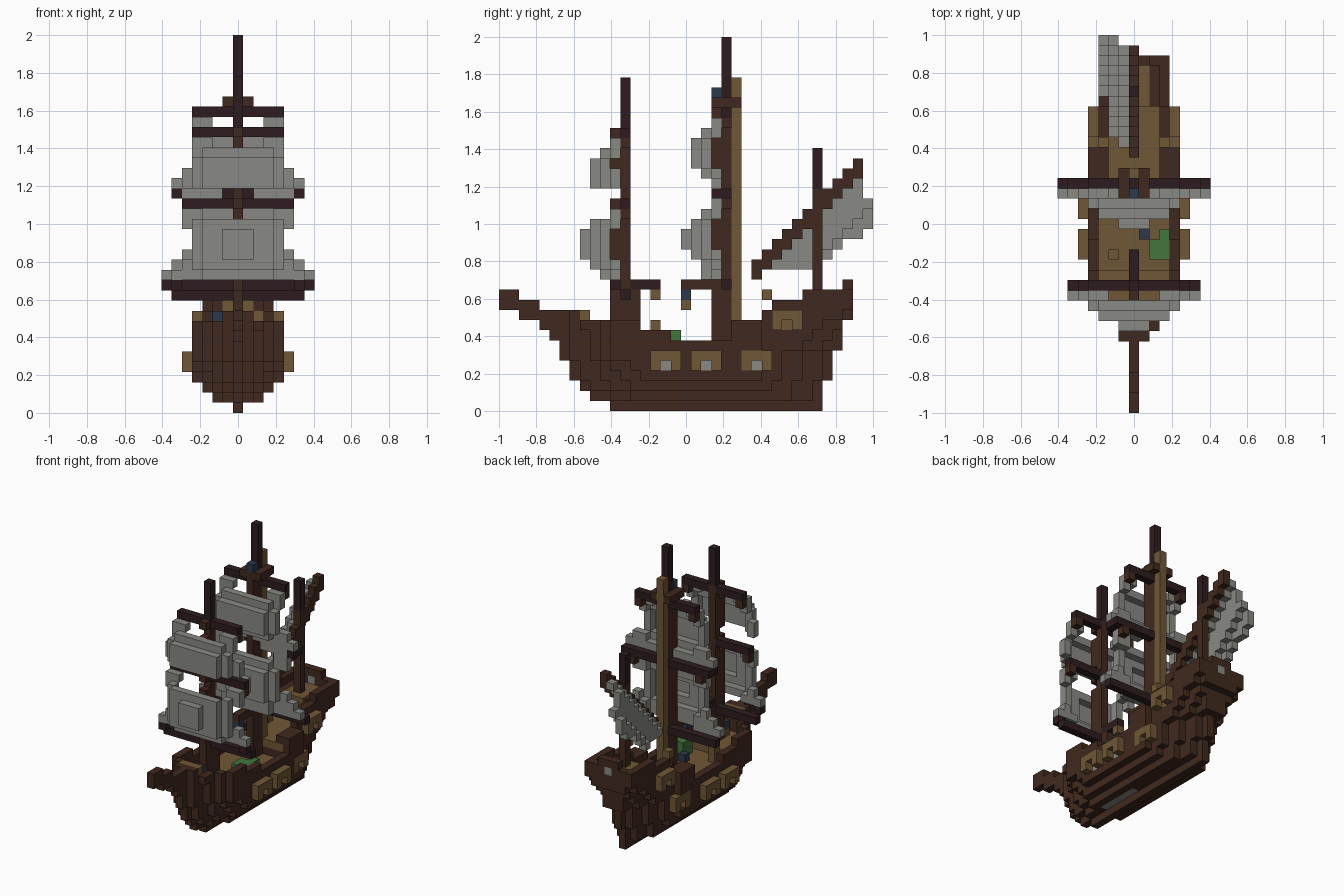
import bpy, bmesh
from mathutils import Vector

if "Cube" in bpy.data.objects:
    bpy.data.objects.remove(bpy.data.objects["Cube"])

U = 2 / 37                      # edge of one block
COLOURS = {
    "brown wood": (.051, .022, .013), "dark wood": (.027, .012, .013),
    "tan wood": (.162, .095, .035), "grey canvas": (.25, .252, .227),
    "green cloth": (.051, .181, .048), "blue cloth": (.025, .042, .069)}
BROWN, DARK, TAN, GREY, GREEN, BLUE = range(6)
materials = []
for name, rgb in COLOURS.items():
    m = bpy.data.materials.new(name)
    m.use_nodes = True
    m.diffuse_color = (*rgb, 1)
    m.node_tree.nodes["Principled BSDF"].inputs["Base Color"].default_value = (*rgb, 1)
    materials.append(m)

cells = {}                      # (i, j, k) -> (part, colour)


def span(v):
    return range(v[0], v[1] + 1) if isinstance(v, tuple) else (v,)


def box(part, colour, x, y, z):
    for i in span(x):
        for j in span(y):
            for k in span(z):
                cells[i, j, k] = (part, colour)


def both(part, colour, x, y, z):
    box(part, colour, x, y, z)
    box(part, colour, (-x[1], -x[0]) if isinstance(x, tuple) else -x, y, z)


# Hull: rows from keel to rail, tapering to bow and stern
START = [11, 9, 8, 7, 7, 6, 6, 5, 4, 4, 4, 4, 4]
END = [31, 31, 31, 32, 32, 32, 33, 33, 33, 34, 34, 34, 34]
# last column of each stretch, rail height, deck height
PROFILE = [(8, 10, 10), (13, 9, 7), (16, 8, 6), (22, 7, 6), (25, 9, 8),
           (26, 10, 8), (29, 11, 8), (33, 12, 11), (34, 13, 11)]


def half_width(j, k):
    if not START[k] <= j <= END[k]:
        return -1
    cap = min((0, 2, 3, 4)[min(k, 3)], 3 if j >= 26 else 4)
    bow = max(0, j - max(START[k], 6)) * min(.7, .4 + .06 * k)
    stern = (END[k] - j + max(0, k - 5)) * .6
    return min(cap, round(bow), round(stern))


for j in range(4, 35):
    rail, deck = next((r, d) for last, r, d in PROFILE if j <= last)
    for k in range(rail):
        w = half_width(j, k)
        for i in range(-w, w + 1):
            inside = abs(i) < w and abs(i) <= half_width(j - 1, k) and j < 34
            if inside and k >= deck:
                continue
            planked = inside and k == deck - 1 and (j < 30 or abs(i) < 2)
            if planked:
                box("deck", TAN, i, j, k)
            else:
                box("hull", BROWN, i, j, k)
box("poop_bulkhead", TAN, (-2, 2), 30, (8, 9))
box("quarterdeck_bulkhead", TAN, (-3, 3), 24, (6, 7))
both("quarterdeck_rail", BROWN, 3, (23, 25), 8)
for i in (-3, -2, 2, 3):        # stern rail has a raised middle
    cells.pop((i, 34, 12), None)
box("bow_post", BROWN, 2, 8, 8)
both("bow_rail", TAN, 1, 8, 9)
both("stern_lantern", TAN, 3, 26, 11)
box("stern_window", GREY, 0, 34, 11)
box("bottom_patch", GREY, 1, (14, 19), 1)

# Bowsprit
box("bowsprit", BROWN, 0, (2, 7), 9)
box("bowsprit", BROWN, 0, (0, 3), 10)
box("bowsprit", BROWN, 0, (0, 1), 11)

# Gun ports and cabin windows: frames around a recessed opening
for part, x, y, z, fill, colour in (
        ("gun_ports", 5, 15, 4, "gun_muzzles", GREY),
        ("gun_ports", 5, 19, 4, "gun_muzzles", GREY),
        ("gun_ports", 4, 24, 4, "gun_muzzles", GREY),
        ("cabin_windows", 4, 27, 8, "cabin_panes", TAN)):
    both(part, TAN, x, (y, y + 2), (z, z + 1))
    both(fill, colour, x - 1, y + 1, z)
    for side in (-x, x):
        del cells[side, y + 1, z]

# Sails: rows of (height, half width, billow)
BILLOW = (3, 3, 2, 2, 1, 0, 0, 0)


def sail(part, mast, rows, corners, corner_row):
    for k, w, billow in rows:
        for i in range(-w, w + 1):
            side = BILLOW[abs(i)]
            depth = min(billow, side, max(0, billow + side - 2))
            box(part, GREY, i, mast - 1 - depth, k)
    both(part, GREY, corners, mast - 1, corner_row)
    both(part + "_blocks", BROWN, corners[1], mast, corner_row)


FORE, MAIN, MIZZEN = 12, 22, 31
sail("fore_lower_sail", FORE, [(13, 6, 1), (14, 5, 2), (15, 4, 3), (16, 4, 3),
                               (17, 4, 3), (18, 5, 2)], (4, 5), 19)
sail("fore_upper_sail", FORE, [(22, 5, 2), (23, 5, 2), (24, 4, 2), (25, 4, 1)],
     (3, 4), 26)
sail("main_lower_sail", MAIN, [(13, 7, 1), (14, 6, 1), (15, 5, 2), (16, 4, 3),
                               (17, 4, 3), (18, 4, 2), (19, 5, 1)], (4, 5), 20)
sail("main_upper_sail", MAIN, [(22, 6, 0), (23, 5, 1), (24, 4, 2), (25, 4, 2),
                               (26, 4, 2), (27, 4, 1)], (3, 4), 28)
both("main_upper_sail", GREY, (2, 5), MAIN - 1, 21)

# Yards
for part, mast, yards in (("fore_yards", FORE, ((6, 11), (5, 20), (4, 27))),
                          ("main_yards", MAIN, ((7, 12), (6, 21), (4, 29)))):
    for w, k in yards:
        box(part, DARK, (-w, w), mast, k)
both("fore_yard_ends", DARK, 6, FORE - 1, 12)
both("main_yard_ends", DARK, 6, MAIN - 1, 21)

# Masts with their front battens, top poles and braces
box("fore_mast", BROWN, 0, FORE, (7, 27))
for z in ((12, 18), 20, (22, 25), 27):
    box("fore_mast", BROWN, 0, FORE - 1, z)
box("fore_mast_foot", BROWN, 0, (11, 13), (7, 11))
box("fore_top_pole", DARK, 0, FORE, (28, 32))
box("fore_brace", DARK, 0, (13, 15), 12)
box("fore_brace_block", TAN, 0, 15, 11)
box("main_mast", BROWN, 0, (MAIN - 1, MAIN), (6, 29))
box("main_brace", BROWN, 0, (18, 20), 12)
box("crows_nest", BROWN, (-1, 1), (21, 23), 30)
box("main_top_pole", DARK, 0, MAIN, (31, 36))
box("main_ladder", TAN, 0, 23, (6, 32))
box("mizzen_mast", BROWN, 0, MIZZEN, (11, 21))
box("mizzen_top_pole", DARK, 0, MIZZEN, (22, 25))

# Slanted gaff and the sail bulging beside it
for j in range(25, 36):
    box("gaff", BROWN, 0, j, (j - 12, j - 11))
    if j > 25:
        box("mizzen_sail", GREY, -1, j, j - 12)
for k, first, last in ((14, 27, 31), (15, 28, 32), (16, 29, 33), (17, 30, 35),
                       (18, 31, 36), (19, 32, 36), (20, 33, 36), (21, 34, 35),
                       (22, 35, 35)):
    for j in range(first, last + 1):
        box("mizzen_sail", GREY, -3 if j - 12 - k > 4 else -2, j, k)

# Cargo and crew
box("cargo_cover", GREEN, (2, 3), (15, 16), (6, 7))
box("cargo_cover", GREEN, 3, 17, (6, 7))
box("deckhand", BLUE, 1, 17, 6)
for part, i, j, k in (("helper_on_brace", 0, 18, 10), ("helmsman", -2, 27, 8),
                      ("bow_hand", 0, 10, 7)):
    box(part, TAN, i, j, k)
    box(part, BLUE, i, j, k + 1)
box("lookout", BLUE, 0, 21, 31)
box("deck_post", TAN, -2, 15, (6, 8))

# Turn the blocks of each part into a mesh of outer faces
parts = {}
for cell, (part, colour) in cells.items():
    parts.setdefault(part, []).append((Vector(cell), colour))
ORIGIN = Vector((0, -18, .5))
for part, blocks in parts.items():
    bm = bmesh.new()
    verts = {}
    for cell, colour in blocks:
        for axis in range(3):
            for sign in (-1, 1):
                n = Vector((0, 0, 0))
                n[axis] = sign
                if tuple(int(c) for c in cell + n) in cells:
                    continue
                a = Vector((0, 0, 0))
                a[(axis + 1) % 3] = 1
                b = n.cross(a)
                ring = []
                for s, t in ((-1, -1), (1, -1), (1, 1), (-1, 1)):
                    p = cell + (n + a * s + b * t) / 2
                    key = tuple(p)
                    if key not in verts:
                        verts[key] = bm.verts.new((p + ORIGIN) * U)
                    ring.append(verts[key])
                bm.faces.new(ring).material_index = colour
    used = sorted({c for _, c in blocks})
    for f in bm.faces:
        f.material_index = used.index(f.material_index)
    mesh = bpy.data.meshes.new(part)
    bm.to_mesh(mesh)
    bm.free()
    for c in used:
        mesh.materials.append(materials[c])
    bpy.context.collection.objects.link(bpy.data.objects.new(part, mesh))
